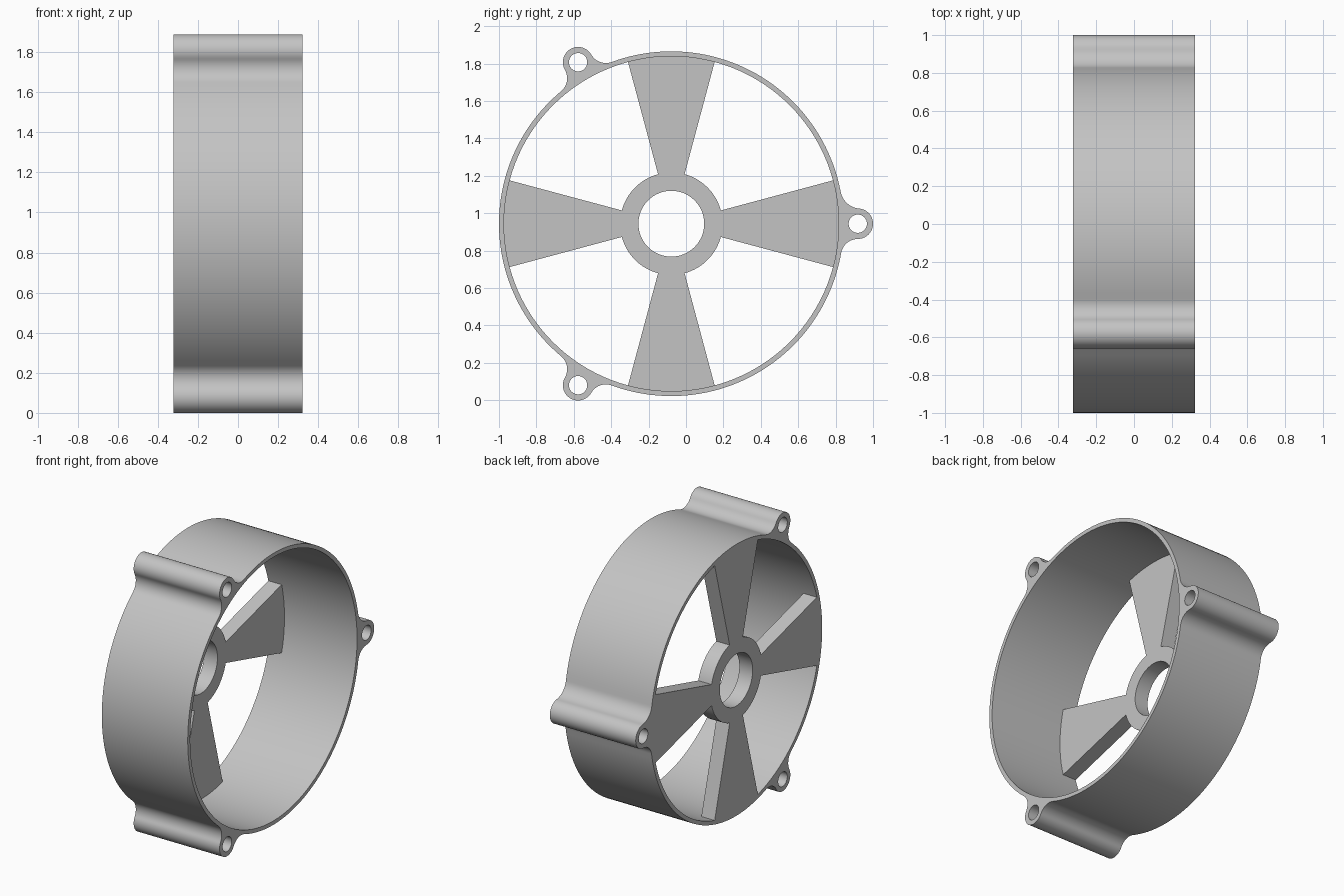
import bpy, bmesh
from math import sin, cos, acos, atan2, radians, pi, tau
from mathutils import Matrix, Vector

if "Cube" in bpy.data.objects:
    bpy.data.objects.remove(bpy.data.objects["Cube"])

CENTRE = Vector((0, -0.0785, 0.944))
HALF = 0.3225                    # half the depth of the duct
R_OUT, R_IN = 0.9215, 0.895      # duct wall
R_LUG, R_BOLT, LUG_DIST = 0.0815, 0.049, 0.997
R_HUB, R_BORE, SPOKE_DEPTH = 0.274, 0.176, 0.1
AXES = Matrix(((0, 0, 1, 0), (1, 0, 0, 0), (0, 1, 0, 0), (0, 0, 0, 1)))

grey = bpy.data.materials.new("plain grey")
grey.use_nodes = True
colour = (0.55, 0.55, 0.55, 1)
grey.diffuse_color = colour
grey.node_tree.nodes["Principled BSDF"].inputs["Base Color"].default_value = colour


def arc(r, a, b, n, c=(0, 0)):
    """Points on an arc from angle a to angle b."""
    return [Vector((c[0] + r * cos(a + (b - a) * i / n),
                    c[1] + r * sin(a + (b - a) * i / n))) for i in range(n + 1)]


def circle(r, n, c=(0, 0)):
    return arc(r, 0, tau, n, c)[:-1]


def plate(name, loops, depth, x):
    """Extrude an outline with holes along x, centred on the given x."""
    curve = bpy.data.curves.new(name, 'CURVE')
    curve.dimensions, curve.fill_mode = '2D', 'BOTH'
    curve.extrude = depth / 2
    for loop in loops:
        spline = curve.splines.new('POLY')
        spline.points.add(len(loop) - 1)
        for point, p in zip(spline.points, loop):
            point.co = (p.x, p.y, 0, 1)
        spline.use_cyclic_u = True
    helper = bpy.data.objects.new(name + " outline", curve)
    bpy.context.collection.objects.link(helper)
    graph = bpy.context.evaluated_depsgraph_get()
    mesh = bpy.data.meshes.new_from_object(helper.evaluated_get(graph))
    bpy.data.objects.remove(helper)
    mesh.transform(Matrix.Translation(CENTRE + Vector((x, 0, 0))) @ AXES)
    bm = bmesh.new()
    bm.from_mesh(mesh)
    bmesh.ops.remove_doubles(bm, verts=bm.verts, dist=1e-5)
    bmesh.ops.recalc_face_normals(bm, faces=bm.faces)
    bm.to_mesh(mesh)
    bm.free()
    mesh.materials.clear()
    mesh.materials.append(grey)
    mesh.shade_smooth()
    mesh.set_sharp_from_angle(angle=radians(30))
    obj = bpy.data.objects.new(name, mesh)
    bpy.context.collection.objects.link(obj)
    return obj


def fillet(f):
    """Angle and centre of a fillet touching both the duct and a lug on +x."""
    d = R_OUT + f
    t = acos((d * d + LUG_DIST ** 2 - (R_LUG + f) ** 2) / (2 * LUG_DIST * d))
    return t, Vector((d * cos(t), d * sin(t)))


def lug_outline(f_low, f_high):
    """Outline of one lug on +x with its blends, counter-clockwise."""
    hub = Vector((LUG_DIST, 0))
    halves = []
    for f in (f_low, f_high):
        t, c = fillet(f)
        to_lug = hub - c
        end = atan2(to_lug.y, to_lug.x) % tau
        touch = atan2(-to_lug.y, -to_lug.x)
        # From the duct, round the fillet, then over the lug to its tip
        halves.append(arc(f, t + pi, end, 12, c)
                      + arc(R_LUG, touch, 0, 14, hub)[1:])
    low = [Vector((p.x, -p.y)) for p in halves[0]]
    return low + halves[1][-2::-1]


# Duct wall with three bolt lugs blended into it
lugs = [(0, 0.09, 0.11), (120, 0.09, 0.09), (240, 0.09, 0.09)]
outline, bolts = [], []
for i, (deg, low, high) in enumerate(lugs):
    a = radians(deg)
    turn = Matrix.Rotation(a, 2)
    outline += [turn @ p for p in lug_outline(low, high)]
    nxt = lugs[(i + 1) % 3]
    outline += arc(R_OUT, a + fillet(high)[0],
                   a + tau / 3 - fillet(nxt[1])[0], 44)[1:-1]
    bolts.append(circle(R_BOLT, 32, turn @ Vector((LUG_DIST, 0))))
plate("duct_ring", [outline, circle(R_IN, 120)] + bolts, 2 * HALF, 0)

# Hub and four flared spokes, flush with one end of the duct
spider = []
half = radians(15)
for k in range(4):
    a = k * pi / 2
    spider += arc(R_IN, a - half, a + half, 10)
    spider += arc(R_HUB, a + half, a + pi / 2 - half, 16)
plate("hub_and_spokes", [spider, circle(R_BORE, 64)], SPOKE_DEPTH,
      -HALF + SPOKE_DEPTH / 2)
